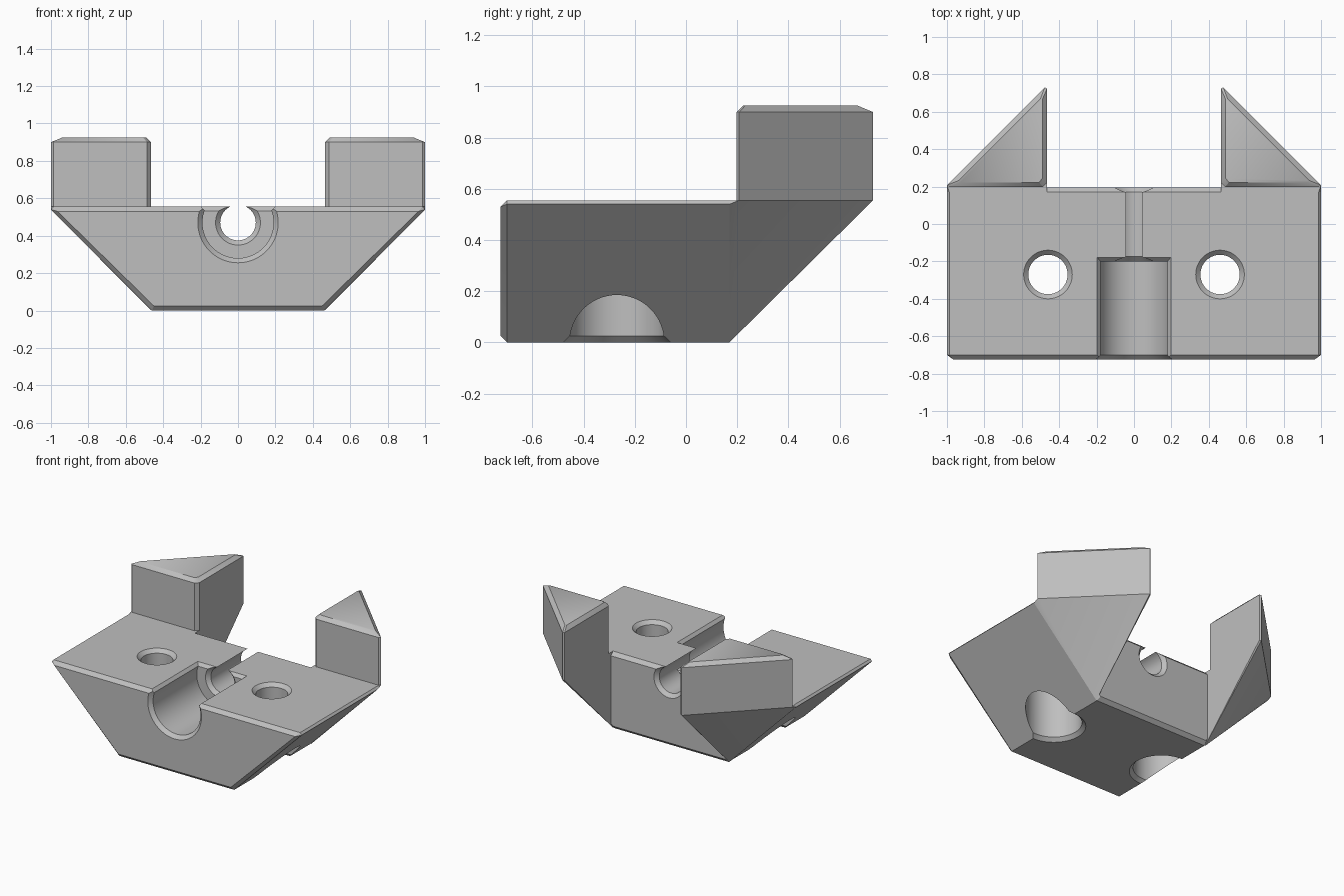
import bpy
import bmesh
import math
from mathutils import Matrix, Vector

cube = bpy.data.objects.get("Cube")
if cube:
    bpy.data.objects.remove(cube, do_unlink=True)

C = 0.025      # chamfer size
TOP = 0.555    # deck height
FRONT, BACK = -0.725, 0.195

grey = bpy.data.materials.new("plain grey")
grey.use_nodes = True
colour = (0.52, 0.52, 0.52, 1)
grey.diffuse_color = colour
grey.node_tree.nodes["Principled BSDF"].inputs["Base Color"].default_value = colour


def make(name, bm):
    bmesh.ops.recalc_face_normals(bm, faces=bm.faces)
    mesh = bpy.data.meshes.new(name)
    bm.to_mesh(mesh)
    bm.free()
    mesh.materials.append(grey)
    obj = bpy.data.objects.new(name, mesh)
    bpy.context.collection.objects.link(obj)
    return obj


def hull(bm, points):
    verts = [bm.verts.new(p) for p in points]
    res = bmesh.ops.convex_hull(bm, input=verts)
    loose = [v for v in set(res["geom_interior"]) if isinstance(v, bmesh.types.BMVert)]
    bmesh.ops.delete(bm, geom=loose, context="VERTS")


def lathe(name, profile, matrix, sides=64):
    """Solid of revolution about local z from (radius, height) pairs."""
    bm = bmesh.new()
    rings = []
    for r, h in profile:
        angles = [2 * math.pi * i / sides for i in range(sides)]
        rings.append([bm.verts.new((r * math.cos(a), r * math.sin(a), h)) for a in angles])
    for a, b in zip(rings, rings[1:]):
        for i in range(sides):
            j = (i + 1) % sides
            bm.faces.new((a[i], a[j], b[j], b[i]))
    bm.faces.new(rings[0])
    bm.faces.new(rings[-1])
    bm.transform(matrix)
    return make(name, bm)


def activate(obj):
    bpy.ops.object.select_all(action="DESELECT")
    obj.select_set(True)
    bpy.context.view_layer.objects.active = obj


def cut(obj, cutter):
    mod = obj.modifiers.new("cut", "BOOLEAN")
    mod.operation = "DIFFERENCE"
    mod.solver = "EXACT"
    mod.object = cutter
    activate(obj)
    bpy.ops.object.modifier_apply(modifier=mod.name)
    bpy.data.objects.remove(cutter, do_unlink=True)


def smooth(obj):
    activate(obj)
    bpy.ops.object.shade_smooth_by_angle(angle=math.radians(30))


# Wedge-shaped base with chamfered front and back outlines
half = [(0.46, 0), (1, 0.54), (0.987, TOP)]
inset = [(0.45, C), (0.965, 0.53)]
bm = bmesh.new()
points = []
for s in (-1, 1):
    for y in (FRONT + C, BACK - C):
        points += [(s * x, y, z) for x, z in half]
    for y in (FRONT, BACK):
        points += [(s * x, y, z) for x, z in inset]
hull(bm, points)
base = make("base", bm)

# Stepped horizontal bore, open at the deck
bore = [(0.235, FRONT - 0.02), (0.19, FRONT + C), (0.19, -0.2), (0.12, -0.2),
        (0.095, -0.175), (0.095, BACK - C), (0.145, BACK + C)]
along_y = Matrix.Translation((0, 0, 0.47)) @ Matrix.Rotation(-math.pi / 2, 4, "X")
cut(base, lathe("bore_cutter", bore, along_y))

# Chamfer around the bore's opening in the deck
bm = bmesh.new()
hull(bm, [(s * x, y, z) for s in (-1, 1)
          for x, back, z in ((0.175, -0.203, TOP - C), (0.215, -0.16, TOP + 0.02))
          for y in (FRONT - 0.1, back)])
cut(base, make("opening_cutter", bm))

# Vertical screw holes, wide from below
screw = [(0.235, -C), (0.185, C), (0.185, 0.37), (0.105, 0.37),
         (0.105, TOP - C), (0.155, TOP + C)]
for s in (-1, 1):
    cut(base, lathe("screw_cutter", screw, Matrix.Translation((s * 0.46, -0.27, 0))))
smooth(base)

# Triangular rear horns, each with a tapering foot behind the base
outline = [(0.465, 0.222), (0.487, 0.198), (0.987, 0.198), (1, 0.208),
           (0.477, 0.731), (0.465, 0.725)]
centre = Vector((0.62, 0.355))
for s, side in ((1, "left"), (-1, "right")):
    bm = bmesh.new()
    upper = [(x, y, z) for x, y in outline for z in (TOP, 0.925 - C)]
    for p in outline:
        q = centre + (Vector(p) - centre) * 0.84
        upper.append((q.x, q.y, 0.925))
    y = BACK - C
    foot = [(0.465, y, 0), (1, y, 0.54), (0.987, y, TOP), (0.465, y, TOP)]
    foot += [(x, max(v, 0.2), TOP) for x, v in outline]
    for part in (upper, foot):
        hull(bm, [(s * px, py, pz) for px, py, pz in part])
    smooth(make(side + "_horn", bm))
